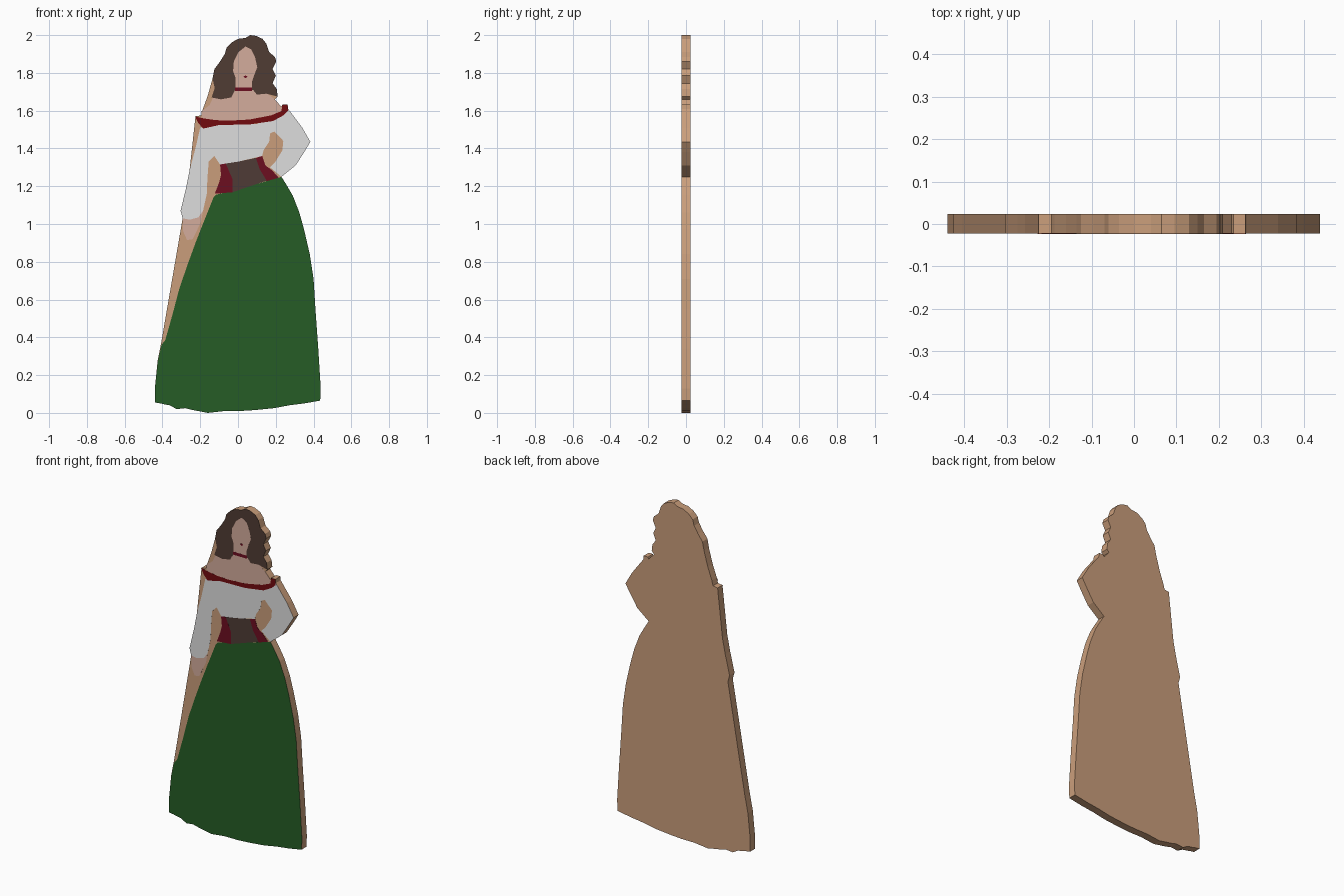
import bpy, bmesh

S = 0.01          # profiles are drawn in hundredths of a unit
FRONT, BACK = -0.0225, 0.0235


def material(name, r, g, b):
    def lin(c):
        c /= 255
        return c / 12.92 if c <= 0.04045 else ((c + 0.055) / 1.055) ** 2.4
    m = bpy.data.materials.new(name)
    m.diffuse_color = (lin(r), lin(g), lin(b), 1)
    return m


WOOD = material("tan wood", 202, 158, 123)
GREEN = material("skirt green", 38, 92, 38)
WHITE = material("blouse white", 222, 222, 222)
SKIN = material("skin", 212, 172, 156)
HAIR = material("dark brown hair", 80, 60, 51)
RED = material("trim red", 114, 11, 15)
WINE = material("wine red", 108, 14, 32)
BROWN = material("belt brown", 78, 59, 54)


def slab(name, points, mat, y0, y1):
    """Closed flat piece: an x/z profile extruded from y0 (front) to y1 (back)."""
    bm = bmesh.new()
    face = bm.faces.new([bm.verts.new((x * S, y0, z * S)) for x, z in points])
    new = bmesh.ops.extrude_face_region(bm, geom=[face])["geom"]
    bmesh.ops.translate(bm, vec=(0, y1 - y0, 0),
                        verts=[v for v in new if isinstance(v, bmesh.types.BMVert)])
    bmesh.ops.recalc_face_normals(bm, faces=bm.faces)
    mesh = bpy.data.meshes.new(name)
    bm.to_mesh(mesh)
    bm.free()
    mesh.materials.append(mat)
    ob = bpy.data.objects.new(name, mesh)
    bpy.context.collection.objects.link(ob)
    return ob


def paint(name, points, mat, layer=1):
    """Thin painted plate on the front of the board."""
    return slab(name, points, mat, FRONT - 0.0004 * layer, FRONT)


# Shared outline runs
hem = [(-44, 13), (-44, 5.5), (-41, 5), (-39, 4.5), (-36, 4), (-32.5, 2), (-28, 2.5),
       (-24, 1.5), (-20, 0.8), (-16, 0), (-7, 1), (1, 1), (9, 1.5), (19, 2.5),
       (27, 4), (35, 5), (43.5, 6.5)]
skirt_right = [(43.8, 13), (42.5, 34), (41, 55), (40, 71), (38, 84), (35, 97),
               (32.5, 106), (29, 115), (25.5, 121), (23, 125)]
elbow = [(23, 125), (30.5, 131), (35, 138), (38.3, 143.5), (34, 151), (26.5, 161)]
hair_edge = [(21, 167.5), (20.5, 171.5), (18.3, 174.5), (20, 178.5), (18.3, 182),
             (20.3, 186), (19.5, 188.5), (16.5, 191), (15, 195.5), (13, 198),
             (9.5, 199.6), (6.5, 200), (4, 198.5), (0, 198), (-3.5, 196), (-6, 193.5),
             (-7, 190), (-9.5, 186), (-12.5, 182), (-13.5, 177)]
sleeve_left = [(-25.7, 128), (-27.5, 119), (-30.4, 107), (-29.3, 103)]

# Wooden backing board
slab("board", hem + skirt_right + elbow[1:] + [(26.3, 163.2), (23.5, 163.2), (23, 162),
     (19.5, 166)] + hair_edge + [(-16, 168), (-18.7, 160.5), (-19.5, 157.5), (-22.5, 157)]
     + sleeve_left + [(-40.5, 38), (-42.5, 28)], WOOD, FRONT, BACK)

# Skirt
paint("skirt", hem + skirt_right + [(6, 120), (-11.5, 115.5), (-13, 114), (-16, 106.5),
      (-19, 99), (-22.5, 90), (-26.7, 78.5), (-31, 66), (-34.7, 52), (-38.5, 38.5),
      (-40.5, 36), (-42.5, 27)], GREEN)

# Blouse with both sleeves, leaving the gaps at the hands as bare board
paint("blouse", elbow + [(23, 158), (10, 153), (-10, 153), (-20, 151), (-22.3, 141)]
      + sleeve_left + [(-25.5, 102.3), (-21, 103.5), (-18.5, 107), (-16.5, 116),
      (-16.2, 124), (-15.5, 133), (-12.5, 136), (-9.5, 131.5), (0, 133), (12.8, 136),
      (13.5, 139), (16.5, 143.5), (17, 148), (19.3, 149), (24, 144), (23.5, 139),
      (19.5, 132.5), (17, 130)], WHITE)

# Forearm
paint("forearm", [(-29.3, 103), (-25.5, 102.3), (-21, 103.5), (-18.5, 107), (-19.5, 101.5),
      (-22, 96), (-24, 92), (-27, 91.5), (-29, 96)], SKIN)

# Belt: brown centre with a wine panel at each side
paint("belt_centre", [(-6.5, 132), (0, 133), (9.5, 135), (15.3, 123), (-3, 116.8)], BROWN, 2)
paint("belt_panel_left", [(-9.5, 131.5), (-6.5, 132), (-3, 124), (-3, 116.8),
      (-12.3, 116), (-10, 122), (-9, 126)], WINE, 3)
paint("belt_panel_right", [(9.5, 135), (12.8, 136), (14.5, 131), (18, 128.5),
      (21.5, 124.5), (15.3, 122.7), (11.5, 129)], WINE, 3)

# Shoulders and chest
paint("chest", [(-18.7, 155.5), (-19.5, 159.5), (-15, 163), (-13, 167.5), (-2, 174),
      (8, 174), (17, 168), (19.5, 166), (23, 162), (23, 157), (5, 153), (-10, 153)], SKIN)

# Off-shoulder neckline trim
paint("neckline_trim", [(-22.8, 157), (-18.7, 156), (-12, 155), (-5, 154.7), (6, 155.3),
      (17.5, 157.5), (23, 159.8), (23.5, 163.2), (26.3, 163.2), (26.4, 159.8),
      (24, 157.5), (18.5, 154.5), (6, 152.7), (-10, 152.4), (-18.5, 150.5), (-21, 153.5)],
      RED, 2)

# Hair, face and neck
paint("hair", hair_edge + [(-12.3, 172), (-14, 167), (-9, 166), (-3.5, 167), (-1.5, 171),
      (8, 171), (10, 168.5), (15, 169)], HAIR, 2)
paint("face", [(-1.5, 170), (-1.2, 177), (-2.6, 181), (-2.2, 186), (0.3, 191), (4, 194),
      (7, 192.5), (9, 188.5), (10.2, 183), (8.5, 178.5), (7.3, 175), (7.5, 170)], SKIN, 3)
paint("choker", [(-1.6, 170.5), (-1.6, 172.3), (7.5, 172.3), (7.5, 170.5)], WINE, 4)
paint("mouth", [(2.8, 178), (4, 178.6), (5.2, 178), (4, 177.2)], WINE, 4)
